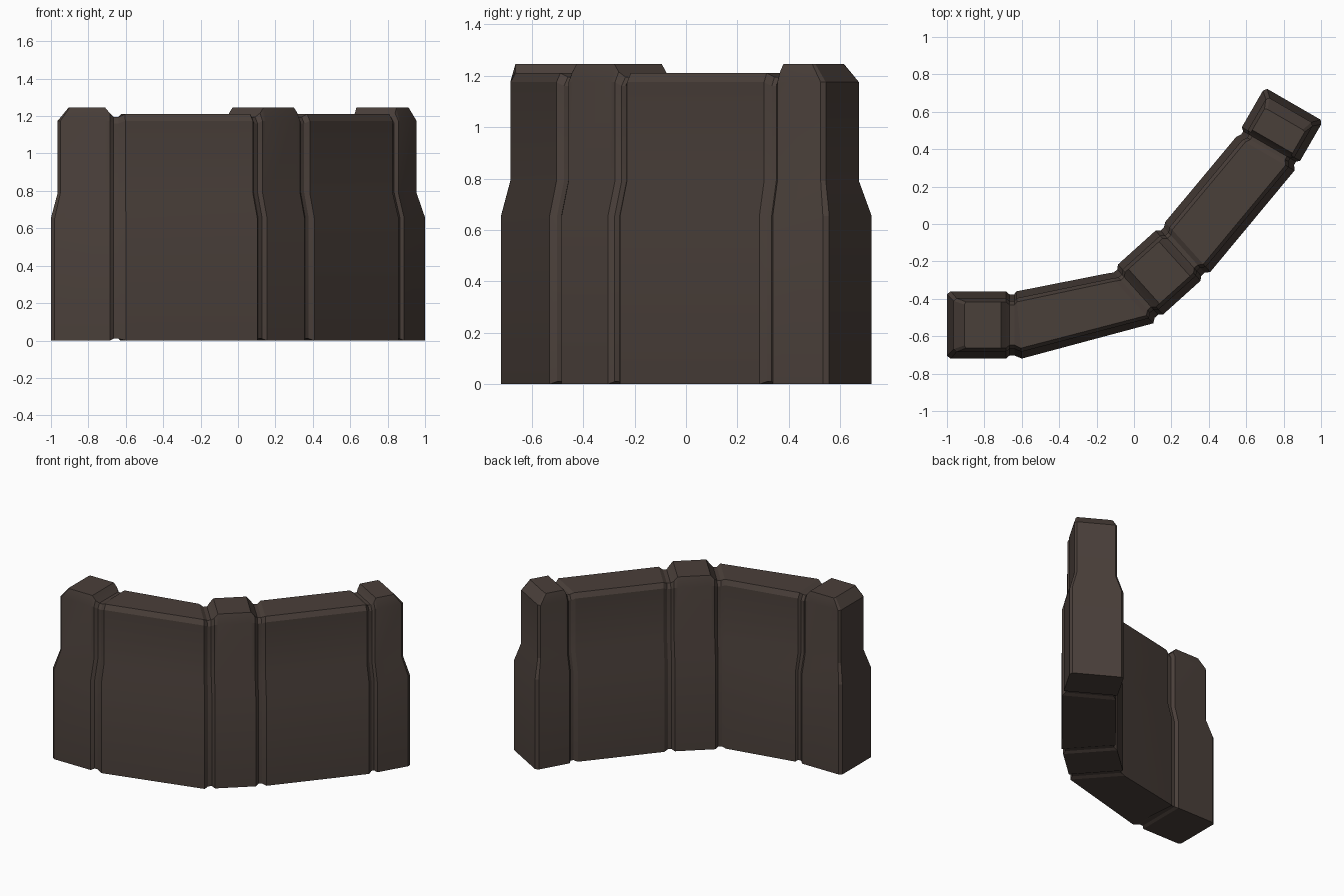
import bpy, bmesh, math
from mathutils import Vector

if "Cube" in bpy.data.objects:
    bpy.data.objects.remove(bpy.data.objects["Cube"])

stone = bpy.data.materials.new("dark_brown_stone")
stone.diffuse_color = (0.068, 0.050, 0.042, 1)
stone.use_nodes = True
stone.node_tree.nodes["Principled BSDF"].inputs["Base Color"].default_value = stone.diffuse_color

# cross-section levels: height (None = station top), side inset, end inset
LEVELS = [(0.0, 0.0, 0.0), (0.655, 0.0, 0.0), (0.79, 0.036, 0.036),
          (1.175, 0.036, 0.036), (None, 0.056, 0.094)]
# pillar edge profile: half width, top height, bottom height
PILLAR = (0.18, 1.245, 0.0)
EDGE = [PILLAR, (0.18, 1.215, 0.0), (0.163, 1.195, 0.01),
        (0.163, 1.195, 0.01), (0.18, 1.21, 0.0)]

stations = []


def station(origin, heading, dist, prof, end=0, turn=0):
    """Add one slice at a distance along a pillar's heading."""
    h = math.radians(heading)
    d = Vector((math.cos(h), math.sin(h), 0))
    t = math.radians(heading + turn)
    n = Vector((-math.sin(t), math.cos(t), 0))
    stations.append((Vector((*origin, 0)) + d * dist, d * end, n, prof))


def edge(origin, heading, dists, turn=0):
    """Pillar shoulder followed by the groove and the start of the wall."""
    for i, (s, p) in enumerate(zip(dists, EDGE)):
        station(origin, heading, s, p, turn=turn if i == 4 else 0)


# left pillar
o = (-1.0, -0.54)
station(o, 0, 0, (0.165, 1.245, 0), end=1)
station(o, 0, 0.02, PILLAR, end=0.85)
edge(o, 0, (0.29, 0.315, 0.335, 0.36, 0.385), turn=5)

# middle pillar (shoulders on both sides)
o = (0.135, -0.26)
mid = (0.11, 0.135, 0.155, 0.18, 0.205)
for s, p in reversed(list(zip(mid, EDGE))):
    station(o, 42, -s, p)
edge(o, 42, mid)

# right pillar
o = (0.855, 0.64)
for s, p in reversed(list(zip((0.23, 0.245, 0.26, 0.28, 0.305), EDGE))):
    station(o, 60, -s, p)
station(o, 60, -0.02, PILLAR, end=-0.85)
station(o, 60, 0, (0.165, 1.245, 0), end=-1)

# loft all slices into one curved wall
bm = bmesh.new()
rings = []
for c, e, n, (half, top, bottom) in stations:
    sides = []
    for sgn in (-1, 1):
        col = []
        for i, (z, inset, endin) in enumerate(LEVELS):
            p = c + e * endin + n * sgn * (half - inset)
            p.z = top if z is None else (bottom if i == 0 else z)
            if i == 3:
                p.z = min(1.175, top - 0.035)
            col.append(bm.verts.new(p))
        sides.append(col)
    rings.append(sides[0] + sides[1][::-1])

count = len(rings[0])
for a, b in zip(rings, rings[1:]):
    for i in range(count):
        j = (i + 1) % count
        bm.faces.new((a[i], b[i], b[j], a[j]))
# end faces, one quad per level
for r in (rings[0], rings[-1]):
    for i in range(len(LEVELS) - 1):
        bm.faces.new((r[i], r[i + 1], r[-2 - i], r[-1 - i]))
bmesh.ops.recalc_face_normals(bm, faces=bm.faces[:])

me = bpy.data.meshes.new("curved_barrier_wall")
bm.to_mesh(me)
bm.free()
me.materials.append(stone)
wall = bpy.data.objects.new("curved_barrier_wall", me)
bpy.context.collection.objects.link(wall)
bpy.context.view_layer.objects.active = wall
wall.select_set(True)
bpy.ops.object.shade_smooth_by_angle(angle=math.radians(20))
